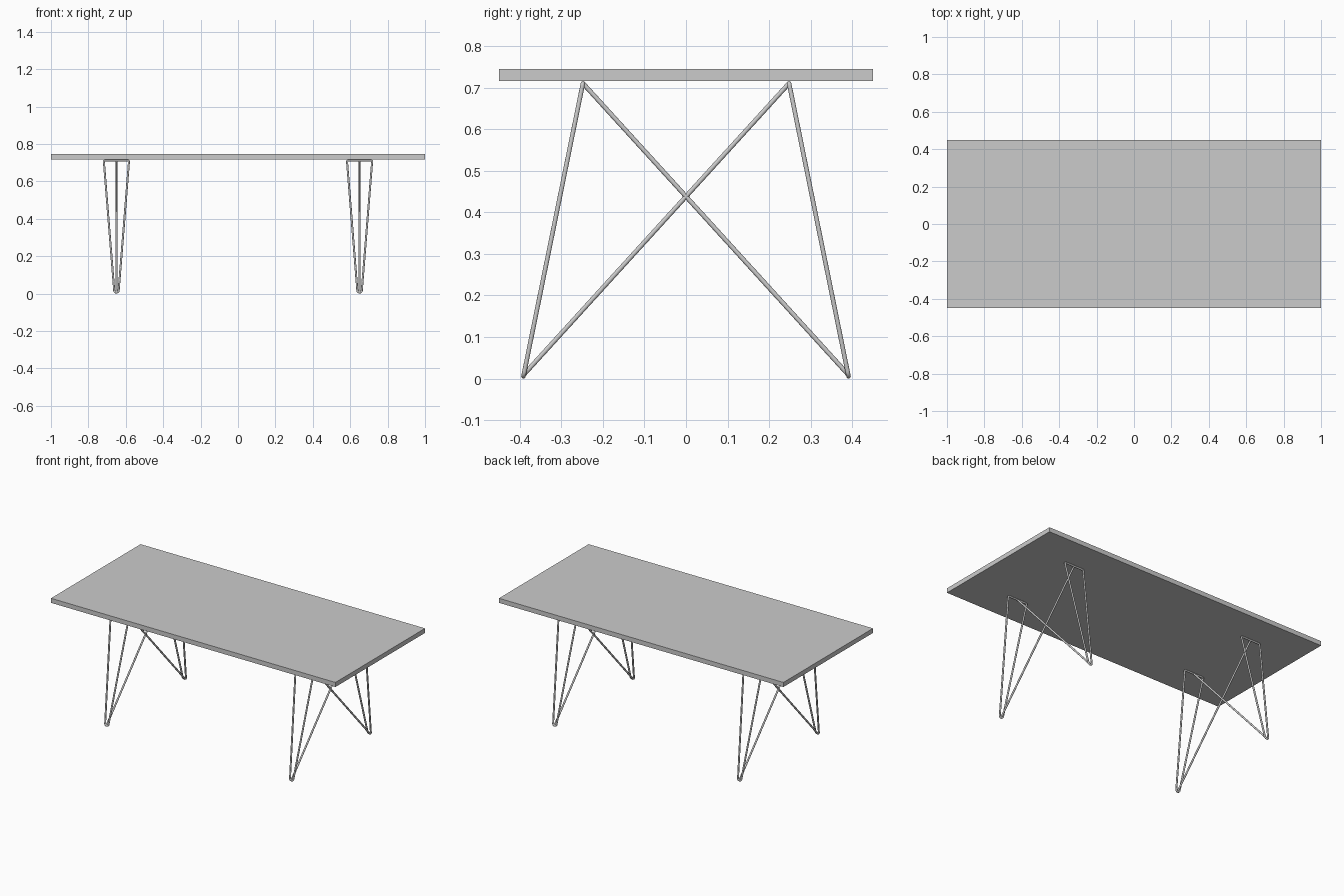
import bpy, math
from mathutils import Vector

if "Cube" in bpy.data.objects:
    bpy.data.objects.remove(bpy.data.objects["Cube"])

ROD = 0.0055      # rod radius
FOOT_Y, TOP_Y = 0.391, 0.248
FOOT_Z, TOP_Z = 0.0058, 0.7105


def rod(name, points, cyclic=False):
    """Round steel rod swept along a path, turned into a smooth mesh."""
    cu = bpy.data.curves.new(name, 'CURVE')
    cu.dimensions = '3D'
    cu.bevel_depth = ROD
    cu.bevel_resolution = 4
    cu.use_fill_caps = True
    sp = cu.splines.new('POLY')
    sp.points.add(len(points) - 1)
    for p, co in zip(sp.points, points):
        p.co = (*co, 1)
    sp.use_cyclic_u = cyclic
    ob = bpy.data.objects.new(name, cu)
    bpy.context.collection.objects.link(ob)
    bpy.ops.object.select_all(action='DESELECT')
    ob.select_set(True)
    bpy.context.view_layer.objects.active = ob
    bpy.ops.object.convert(target='MESH')
    bpy.ops.object.shade_smooth_by_angle(angle=math.radians(40))


def arc(cx, cy, r, a0, a1, n):
    return [(cx + r * math.cos(math.radians(a0 + (a1 - a0) * i / n)),
             cy + r * math.sin(math.radians(a0 + (a1 - a0) * i / n))) for i in range(n + 1)]


def hairpin(x, s):
    """Closed loop: rounded foot, two splayed rods and a short top bar."""
    foot, top = Vector((x, s * FOOT_Y, FOOT_Z)), Vector((x, s * TOP_Y, TOP_Z))
    up = top - foot
    length = up.length
    up.normalize()
    fr, w, c = 0.012, 0.067, 0.006
    profile = (arc(0, fr, fr, 180, 360, 12)
               + arc(w - c, length - c, c, 0, 90, 4)
               + arc(-w + c, length - c, c, 90, 180, 4))
    return [foot + Vector((u, 0, 0)) + up * v for u, v in profile]


# table top
bpy.ops.mesh.primitive_cube_add(size=1, location=(0, 0, 0.7305))
top = bpy.context.object
top.name = "table_top"
top.scale = (2.0, 0.9, 0.029)
bpy.ops.object.transform_apply(location=False, rotation=False, scale=True)

# leg frames: two hairpins and two crossing braces at each end
for x, end in ((-0.65, "left"), (0.65, "right")):
    for s, side in ((-1, "front"), (1, "back")):
        rod(f"{end}_{side}_hairpin_leg", hairpin(x, s), cyclic=True)
        rod(f"{end}_{side}_cross_brace",
            [(x, s * FOOT_Y, FOOT_Z + 0.003), (x, -s * TOP_Y, TOP_Z)])
